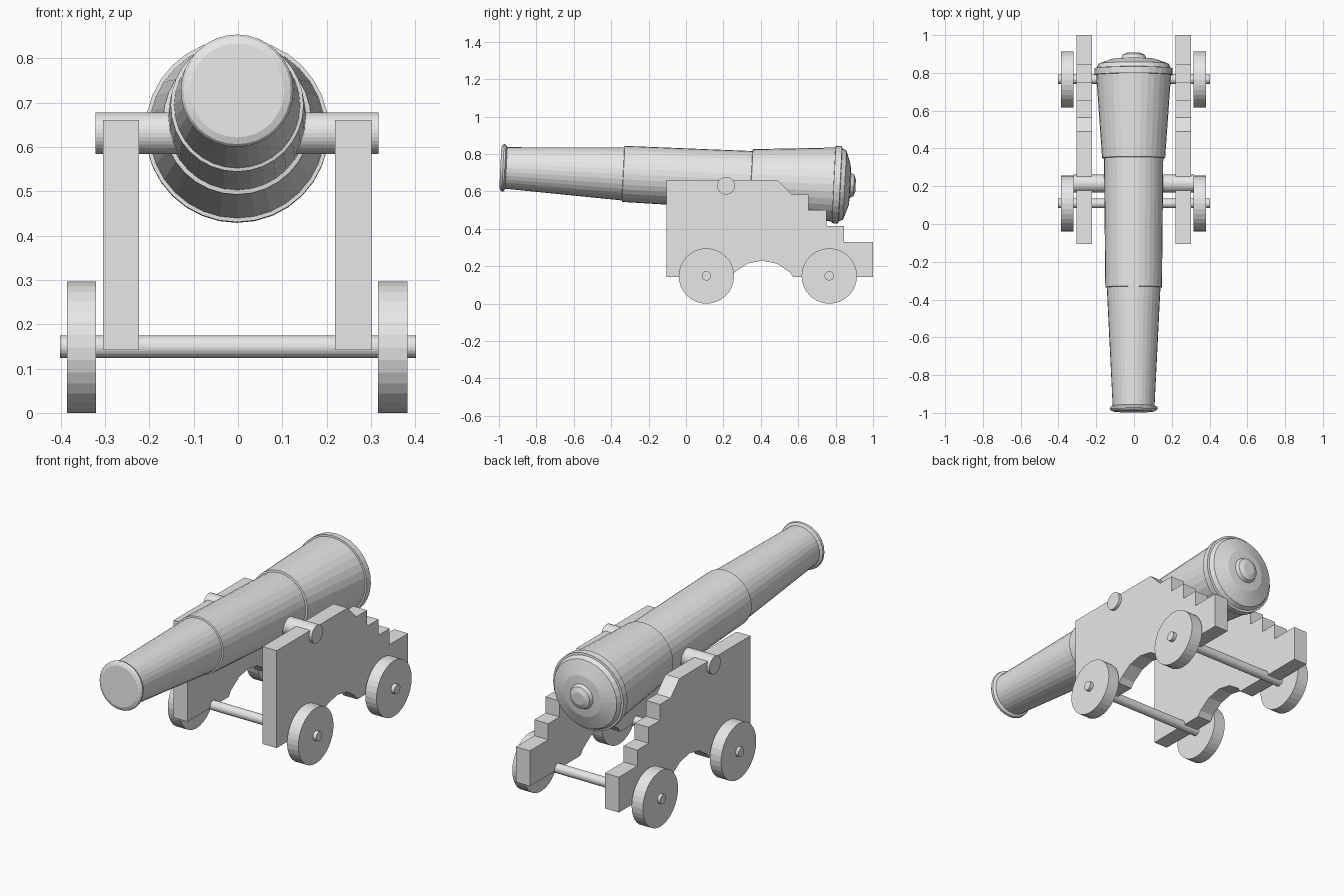
import bpy
import bmesh
import math
from mathutils import Matrix, Vector

if "Cube" in bpy.data.objects:
    bpy.data.objects.remove(bpy.data.objects["Cube"], do_unlink=True)

SIDES = 32
SHIFT = -0.002  # body sits a hair off the axle centre

grey = bpy.data.materials.new("plain_grey")
grey.use_nodes = True
colour = (0.8, 0.8, 0.8, 1.0)
grey.diffuse_color = colour
grey.node_tree.nodes["Principled BSDF"].inputs["Base Color"].default_value = colour


def finish(name, bm):
    bmesh.ops.recalc_face_normals(bm, faces=bm.faces)
    mesh = bpy.data.meshes.new(name)
    bm.to_mesh(mesh)
    bm.free()
    mesh.materials.append(grey)
    obj = bpy.data.objects.new(name, mesh)
    bpy.context.collection.objects.link(obj)
    return obj


def rod(name, x, y, z, radius, length):
    """Closed cylinder lying along x."""
    bm = bmesh.new()
    bmesh.ops.create_cone(bm, cap_ends=True, segments=SIDES, radius1=radius,
                          radius2=radius, depth=length,
                          matrix=Matrix.Rotation(math.pi / 2, 4, 'Y'))
    obj = finish(name, bm)
    obj.location = (x, y, z)
    return obj


def lathe_y(name, profile):
    """Closed body of revolution along y from (position, radius) pairs."""
    bm = bmesh.new()
    rings = []
    for y, r in profile:
        rings.append([bm.verts.new((r * math.sin(a), y, r * math.cos(a)))
                      for a in (2 * math.pi * i / SIDES for i in range(SIDES))])
    for a, b in zip(rings, rings[1:]):
        for i in range(SIDES):
            j = (i + 1) % SIDES
            bm.faces.new((a[i], a[j], b[j], b[i]))
    bm.faces.new(rings[0])
    bm.faces.new(rings[-1])
    return finish(name, bm)


# Barrel: muzzle lip, three stepped tapers, breech ring and button
barrel = lathe_y("barrel", [
    (-0.994, 0.106), (-0.988, 0.121), (-0.980, 0.127), (-0.970, 0.125), (-0.962, 0.111),
    (-0.337, 0.142), (-0.335, 0.150),
    (0.348, 0.157), (0.350, 0.167),
    (0.790, 0.198), (0.791, 0.207), (0.825, 0.207), (0.827, 0.196),
    (0.850, 0.185), (0.876, 0.110), (0.880, 0.066),
    (0.898, 0.058), (0.908, 0.033)])
barrel.location = (SHIFT, 0, 0.677)
barrel.rotation_euler.x = -0.0505

# Trunnion through the barrel
rod("trunnion", SHIFT, 0.214, 0.631, 0.047, 0.638)

# Stepped cheek outline with an arch cut in the underside
BASE = 0.142
outline = [(-0.105, BASE), (-0.105, 0.66), (0.49, 0.66), (0.565, 0.585)]
height = 0.585
for y in (0.655, 0.75, 0.845):
    outline += [(y, height), (y, height - 0.085)]
    height -= 0.085
outline += [(1.0, height), (1.0, BASE), (0.573, BASE)]
for step in (2, 1, 0, -1, -2):
    a = math.radians(22.5 * step)
    outline.append((0.407 + 0.208 * math.sin(a), 0.022 + 0.208 * math.cos(a)))
outline.append((0.241, BASE))

for side, label in ((1, "left"), (-1, "right")):
    bm = bmesh.new()
    face = bm.faces.new([bm.verts.new((-0.041, y, z)) for y, z in outline])
    extruded = bmesh.ops.extrude_face_region(bm, geom=[face])
    moved = [v for v in extruded["geom"] if isinstance(v, bmesh.types.BMVert)]
    bmesh.ops.translate(bm, verts=moved, vec=Vector((0.082, 0, 0)))
    cheek = finish(label + "_cheek", bm)
    cheek.location.x = SHIFT + side * 0.262

# Axles and wheels
for place, y in (("front", 0.109), ("rear", 0.766)):
    rod(place + "_axle", 0, y, 0.149, 0.025, 0.803)
    for side, label in ((1, "left"), (-1, "right")):
        rod(f"{place}_{label}_wheel", SHIFT + side * 0.351, y, 0.148, 0.148, 0.066)
